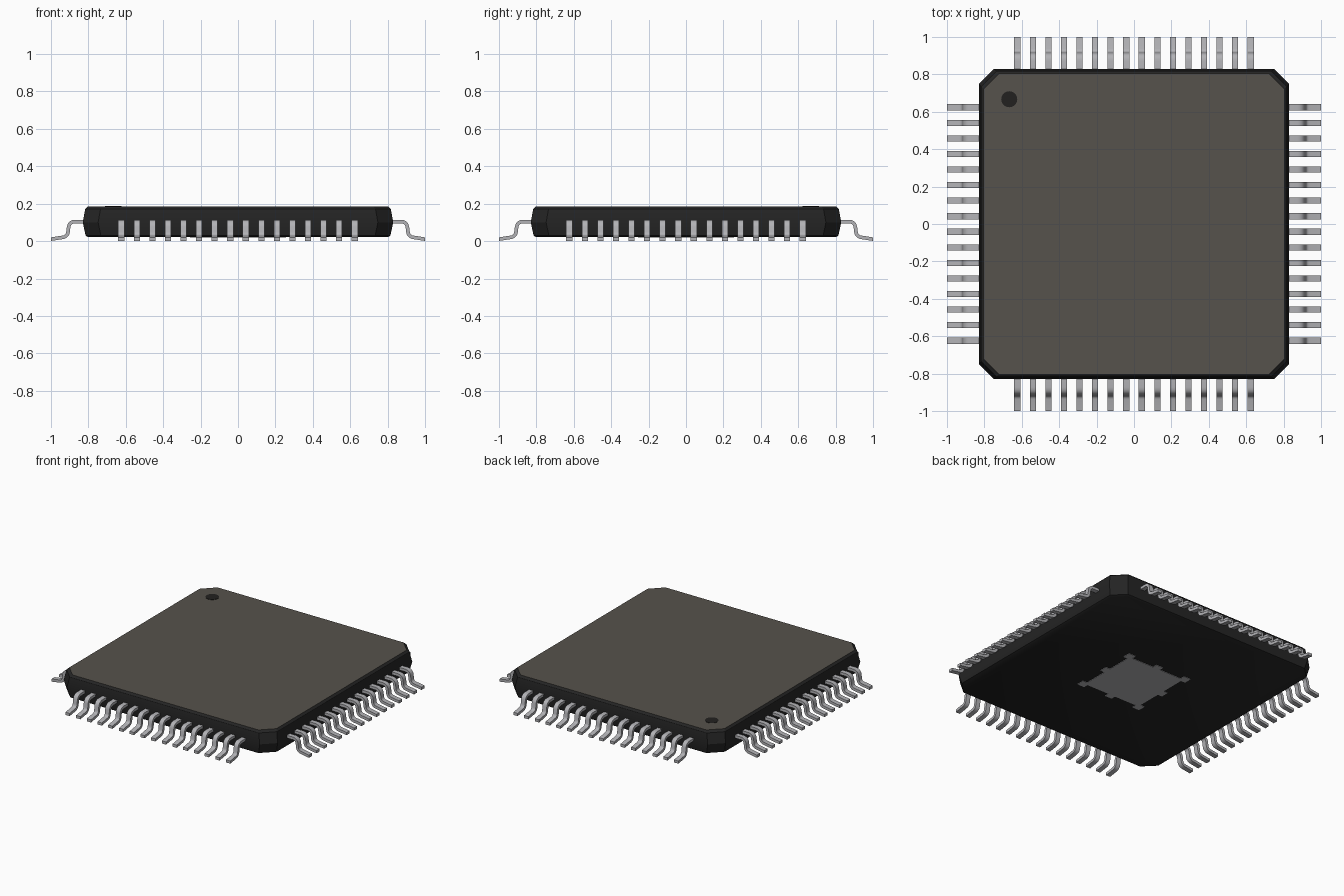
import bpy, bmesh, math
from mathutils import Matrix, Vector

if "Cube" in bpy.data.objects:
    bpy.data.objects.remove(bpy.data.objects["Cube"])


def material(name, rgb):
    m = bpy.data.materials.new(name)
    m.diffuse_color = (*rgb, 1)
    m.use_nodes = True
    m.node_tree.nodes["Principled BSDF"].inputs["Base Color"].default_value = m.diffuse_color
    return m


black = material("black plastic", (0.018, 0.018, 0.018))
brown = material("brown grey top", (0.094, 0.085, 0.072))
dark = material("dark marker", (0.016, 0.015, 0.014))
metal = material("pin metal", (0.45, 0.45, 0.47))


def finish(name, bm, mats, smooth=None):
    bmesh.ops.recalc_face_normals(bm, faces=bm.faces)
    me = bpy.data.meshes.new(name)
    bm.to_mesh(me)
    bm.free()
    for m in mats:
        me.materials.append(m)
    ob = bpy.data.objects.new(name, me)
    bpy.context.collection.objects.link(ob)
    if smooth:
        bpy.context.view_layer.objects.active = ob
        ob.select_set(True)
        bpy.ops.object.shade_smooth_by_angle(angle=math.radians(smooth))
        ob.select_set(False)
    return ob


def prism(bm, outline, z0, z1):
    """Extrude a flat outline between two heights."""
    f = bm.faces.new([bm.verts.new((x, y, z0)) for x, y in outline])
    r = bmesh.ops.extrude_face_region(bm, geom=[f])
    for v in r["geom"]:
        if isinstance(v, bmesh.types.BMVert):
            v.co.z = z1


# Body: stacked chamfered-square rings following the side profile
bm = bmesh.new()
rings = []
for h, z in [(0.803, 0.022), (0.815, 0.03), (0.83, 0.1), (0.817, 0.172), (0.804, 0.185)]:
    c = h - 0.082
    pts = [(h, -c), (h, c), (c, h), (-c, h), (-h, c), (-h, -c), (-c, -h), (c, -h)]
    rings.append([bm.verts.new((x, y, z)) for x, y in pts])
for a, b in zip(rings, rings[1:]):
    for i in range(8):
        j = (i + 1) % 8
        bm.faces.new((a[i], a[j], b[j], b[i]))
bm.faces.new(rings[0])
bm.faces.new(rings[-1]).material_index = 1
finish("body", bm, [black, brown], 30)

# Pin one marker: thin disc on the top face
bm = bmesh.new()
bmesh.ops.create_cone(bm, cap_ends=True, segments=32, radius1=0.043, radius2=0.043,
                      depth=0.003, matrix=Matrix.Translation((-0.667, 0.667, 0.1855)))
finish("pin_one_marker", bm, [dark])

# Exposed pad underneath: square with corner ears and mid-edge tabs
s, t, w, e = 0.222, 0.256, 0.028, 0.2
side = [(t, -t), (t, -e), (s, -e), (s, -w), (t, -w), (t, w), (s, w), (s, e), (t, e)]
outline = []
for k in range(4):
    rot = Matrix.Rotation(k * math.pi / 2, 2)
    outline += [tuple(rot @ Vector(p)) for p in side]
bm = bmesh.new()
prism(bm, outline, 0.019, 0.024)
finish("thermal_pad", bm, [metal])

# Gull-wing pin: centre line with rounded bends, thickened to a strip
def fillet(p, a, b, r, n=5):
    p, a, b = Vector(p), Vector(a), Vector(b)
    p0 = p + (a - p).normalized() * r
    p1 = p + (b - p).normalized() * r
    return [p0.lerp(p, u).lerp(p.lerp(p1, u), u) for u in [i / n for i in range(n + 1)]]


A, B, C, D = (0.80, 0.104), (0.902, 0.104), (0.912, 0.024), (1.0, 0.0105)
path = [Vector(A)] + fillet(B, A, C, 0.03) + fillet(C, B, D, 0.025) + [Vector(D)]
TH, HW = 0.0095, 0.0165
upper, lower = [], []
for i, p in enumerate(path):
    d = (path[min(i + 1, len(path) - 1)] - path[max(i - 1, 0)]).normalized()
    if i == len(path) - 1:
        d = Vector((1, 0))
    n = Vector((-d.y, d.x)) * TH
    upper.append(p + n)
    lower.append(p - n)


def add_pin(bm, mat):
    rows = []
    for u, l in zip(upper, lower):
        rows.append([bm.verts.new(mat @ Vector(q)) for q in
                     ((u.x, -HW, u.y), (u.x, HW, u.y), (l.x, HW, l.y), (l.x, -HW, l.y))])
    for a, b in zip(rows, rows[1:]):
        for i in range(4):
            j = (i + 1) % 4
            bm.faces.new((a[i], a[j], b[j], b[i]))
    bm.faces.new(rows[0])
    bm.faces.new(rows[-1])


# Sixteen pins on each of the four sides
for k, name in enumerate(["right", "back", "left", "front"]):
    bm = bmesh.new()
    for i in range(16):
        off = (i - 7.5) * 0.0832
        add_pin(bm, Matrix.Rotation(k * math.pi / 2, 4, 'Z') @ Matrix.Translation((0, off, 0)))
    finish(name + "_pins", bm, [metal], 35)
